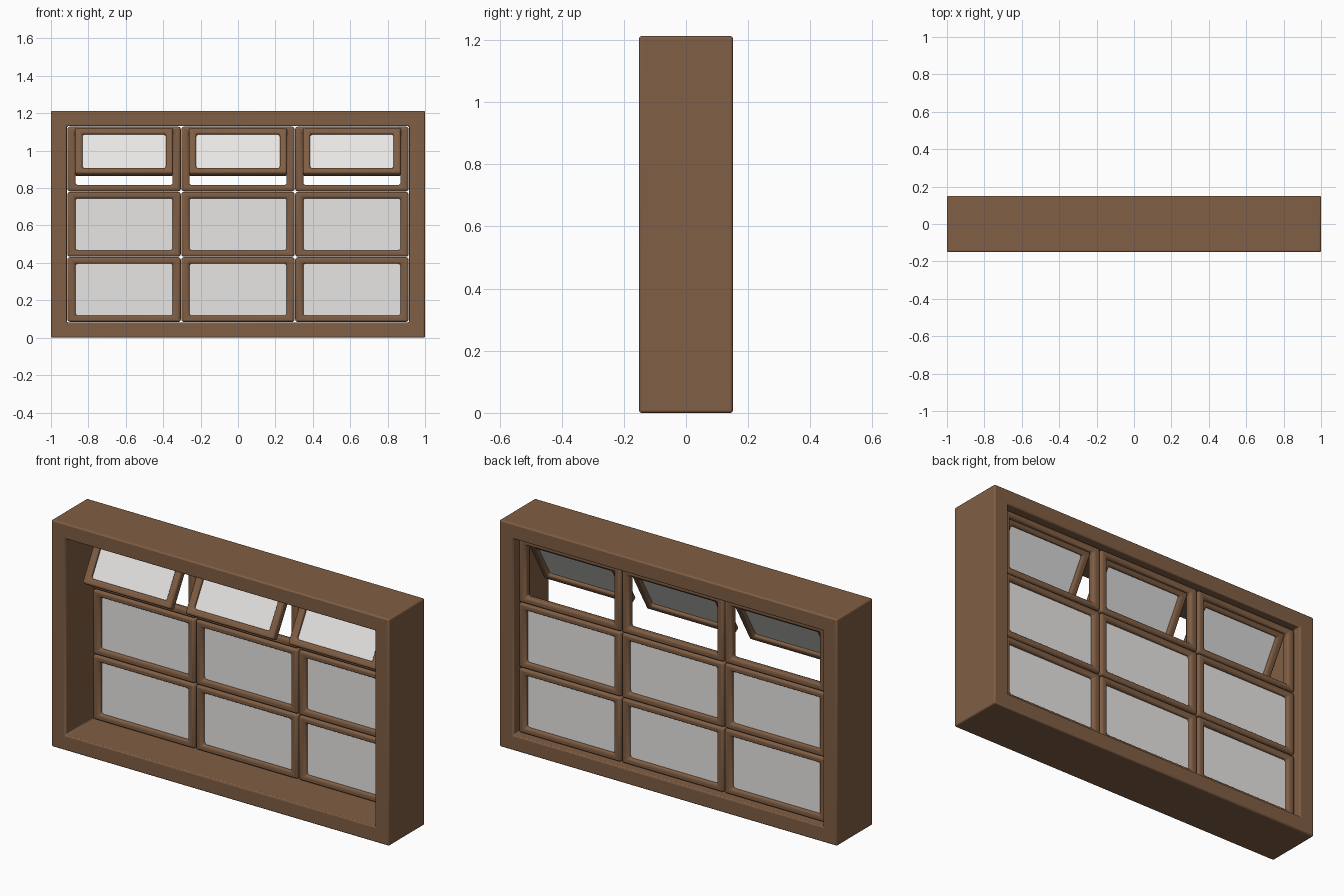
import bpy, bmesh, math
from mathutils import Matrix, Vector

if "Cube" in bpy.data.objects:
    bpy.data.objects.remove(bpy.data.objects["Cube"])


def material(name, col):
    m = bpy.data.materials.new(name)
    m.diffuse_color = (*col, 1)
    m.use_nodes = True
    m.node_tree.nodes["Principled BSDF"].inputs["Base Color"].default_value = m.diffuse_color
    return m


WOOD = material("brown wood", (0.216, 0.112, 0.058))
GLASS = material("pale glass", (0.8, 0.79, 0.78))


def add_object(name, bm, mat, bevel=0, segments=3):
    bmesh.ops.recalc_face_normals(bm, faces=bm.faces)
    me = bpy.data.meshes.new(name)
    bm.to_mesh(me)
    bm.free()
    me.materials.append(mat)
    ob = bpy.data.objects.new(name, me)
    bpy.context.collection.objects.link(ob)
    if bevel:
        b = ob.modifiers.new("rounded edges", 'BEVEL')
        b.width, b.segments = bevel, segments
        b.limit_method = 'ANGLE'
        bpy.ops.object.select_all(action='DESELECT')
        ob.select_set(True)
        bpy.context.view_layer.objects.active = ob
        bpy.ops.object.shade_smooth_by_angle(angle=math.radians(40))
    return ob


def ring(name, w, h, t, bx, bz, bevel):
    """Rectangular frame, centred, w x h outside, t deep, borders bx and bz."""
    bm = bmesh.new()
    loops = []
    for y in (-t / 2, t / 2):
        for a, c in ((w / 2, h / 2), (w / 2 - bx, h / 2 - bz)):
            loops.append([bm.verts.new((sx * a, y, sz * c))
                          for sx, sz in ((-1, -1), (1, -1), (1, 1), (-1, 1))])
    fo, fi, bo, bi = loops
    for p, q in ((fo, fi), (fi, bi), (bi, bo), (bo, fo)):
        for i in range(4):
            j = (i + 1) % 4
            bm.faces.new((p[i], p[j], q[j], q[i]))
    return add_object(name, bm, WOOD, bevel)


def pane(name, w, h):
    bm = bmesh.new()
    bmesh.ops.create_cube(bm, size=1, matrix=Matrix.Diagonal((w, 0.006, h, 1)))
    return add_object(name, bm, GLASS)


# Outer box frame
H, BORDER = 1.213, 0.085
outer = ring("outer_frame", 2.0, H, 0.302, BORDER, 0.082, 0.008)
outer.location.z = H / 2

# Grid of nine lights set near the back
CW, CH, T = 0.609, 0.349, 0.045
BX, BZ = 0.043, 0.034
Y = 0.093
Z0 = 0.083
TILT = math.radians(-30)
for row in range(3):
    for col in range(3):
        c = Vector(((col - 1) * CW, Y, Z0 + (row + 0.5) * CH))
        tag = f"_{row}_{col}"
        ring("light_frame" + tag, CW - 0.003, CH - 0.003, T, BX, BZ, 0.013).location = c
        w, h = CW - 2 * BX, CH - 2 * BZ
        if row < 2:
            # Fixed glass
            pane("fixed_glass" + tag, w + 0.02, h + 0.02).location = c
        else:
            # Top-hung sash, opened towards the front
            pivot = Vector((c.x, 0.1, 1.103))
            m = (Matrix.Translation(pivot) @ Matrix.Rotation(TILT, 4, 'X')
                 @ Matrix.Translation((0, -T / 2, -h / 2)))
            ring("sash_frame" + tag, w, h, T, 0.038, 0.035, 0.011).matrix_world = m
            pane("sash_glass" + tag, w - 0.06, h - 0.05).matrix_world = m
